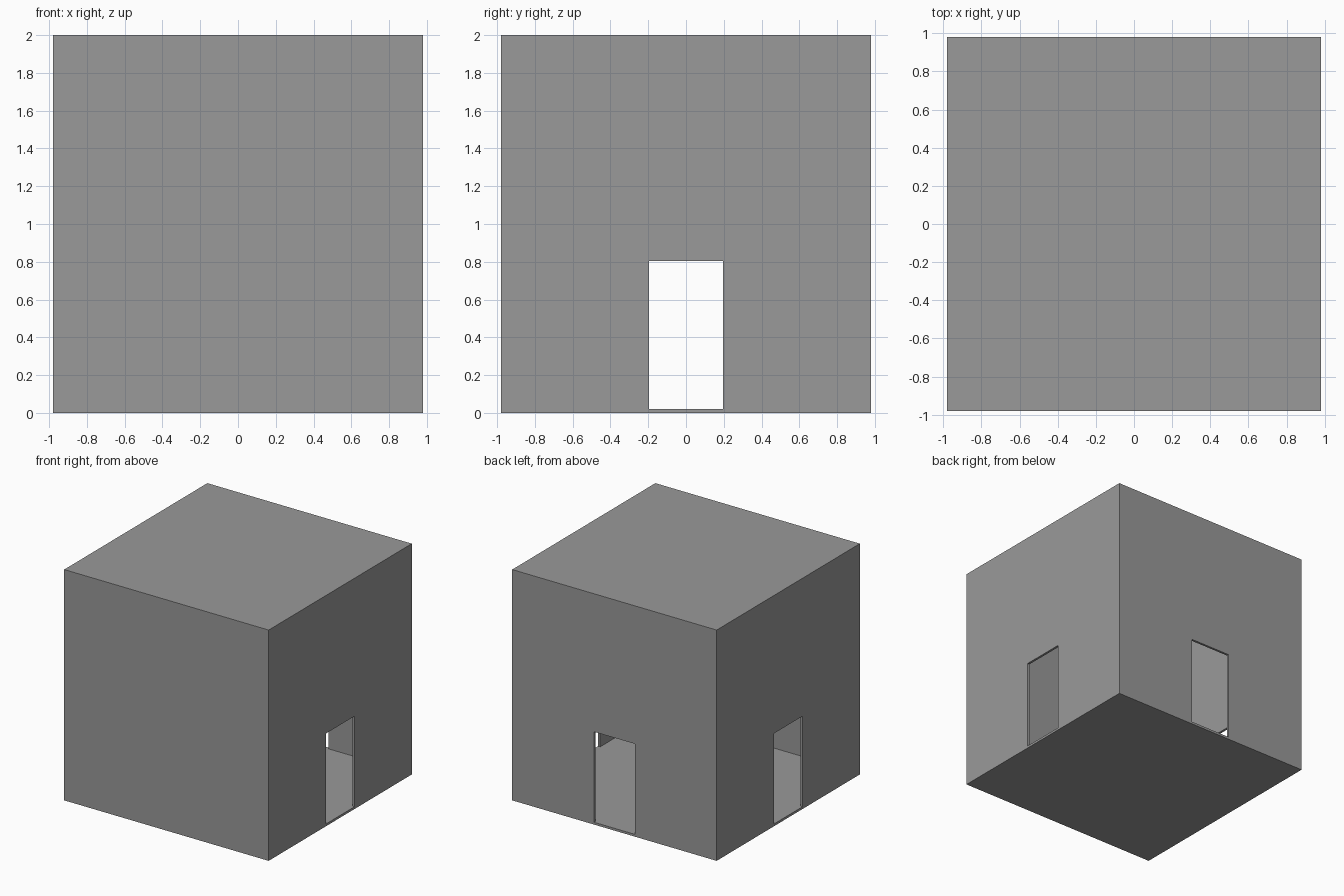
import bpy

if "Cube" in bpy.data.objects:
    bpy.data.objects.remove(bpy.data.objects["Cube"])

HALF, HEIGHT, WALL = 0.98, 2.0, 0.02
DOOR_HALF, DOOR_TOP = 0.196, 0.804


def box(name, lo, hi):
    """Axis-aligned box between two corners."""
    bpy.ops.mesh.primitive_cube_add(size=1)
    ob = bpy.context.object
    ob.name = name
    for v in ob.data.vertices:
        v.co = [hi[i] if v.co[i] > 0 else lo[i] for i in range(3)]
    return ob


def cut(target, cutter):
    mod = target.modifiers.new(cutter.name, 'BOOLEAN')
    mod.operation = 'DIFFERENCE'
    mod.solver = 'EXACT'
    mod.object = cutter
    cutter.hide_render = True
    cutter.display_type = 'WIRE'


# Outer block of the room, dark grey
room = box("room_shell", (-HALF, -HALF, 0), (HALF, HALF, HEIGHT))
grey = bpy.data.materials.new("dark_grey")
grey.diffuse_color = (0.32, 0.32, 0.32, 1)
grey.use_nodes = True
grey.node_tree.nodes["Principled BSDF"].inputs["Base Color"].default_value = grey.diffuse_color
room.data.materials.append(grey)

# Hollow interior leaving thin walls, floor and ceiling
inner = HALF - WALL
cut(room, box("interior_cutter", (-inner, -inner, WALL), (inner, inner, HEIGHT - WALL)))

# Doorways through the left and right walls, and the back wall
near, far = inner - 0.05, HALF + 0.05
cut(room, box("right_door_cutter", (near, -DOOR_HALF, WALL), (far, DOOR_HALF, DOOR_TOP)))
cut(room, box("left_door_cutter", (-far, -DOOR_HALF, WALL), (-near, DOOR_HALF, DOOR_TOP)))
cut(room, box("back_door_cutter", (-DOOR_HALF, near, WALL), (DOOR_HALF, far, DOOR_TOP)))

# Bake the cuts and remove the helpers
bpy.ops.object.select_all(action='DESELECT')
room.select_set(True)
bpy.context.view_layer.objects.active = room
for mod in list(room.modifiers):
    cutter = mod.object
    bpy.ops.object.modifier_apply(modifier=mod.name)
    bpy.data.objects.remove(cutter)
